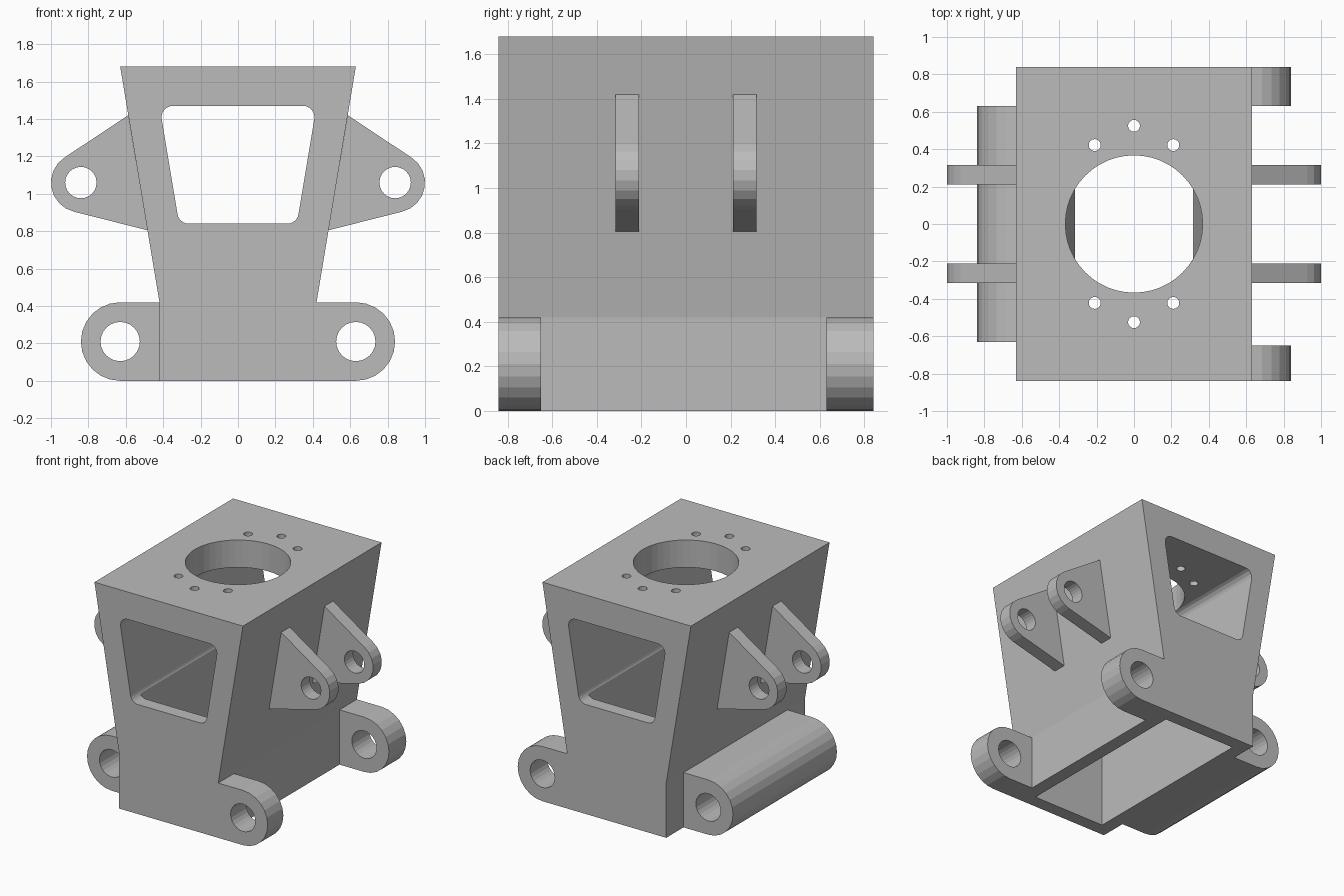
import bpy, bmesh
from math import cos, sin, pi, tan, radians
from mathutils import Vector

if "Cube" in bpy.data.objects:
    bpy.data.objects.remove(bpy.data.objects["Cube"], do_unlink=True)

metal = bpy.data.materials.new("plain grey metal")
metal.use_nodes = True
GREY = (0.5, 0.5, 0.5, 1)
metal.diffuse_color = GREY
metal.node_tree.nodes["Principled BSDF"].inputs["Base Color"].default_value = GREY


def arc(cx, cy, r, start, end, steps):
    """Points along an arc, angles in degrees."""
    angles = [radians(start + (end - start) * i / steps) for i in range(steps + 1)]
    return [(cx + r * cos(a), cy + r * sin(a)) for a in angles]


def circle(cx, cy, r, sides=24):
    return arc(cx, cy, r, 0, 360, sides)[:-1]


def rounded(points, r, steps=5):
    """Round every corner of a convex outline."""
    out = []
    for i, p in enumerate(points):
        p = Vector(p)
        a = (Vector(points[i - 1]) - p).normalized()
        b = (Vector(points[(i + 1) % len(points)]) - p).normalized()
        half = a.angle(b) / 2
        centre = p + (a + b).normalized() * r / sin(half)
        start = p + a * r / tan(half) - centre
        end = p + b * r / tan(half) - centre
        for k in range(steps + 1):
            v = start.lerp(end, k / steps).normalized() * r
            out.append(tuple(centre + v))
    return out


def prism(name, outline, lo, hi, axis="Y"):
    """Extrude an outline: XZ along Y, or XY along Z."""
    bm = bmesh.new()
    place = (lambda u, v, w: (u, w, v)) if axis == "Y" else (lambda u, v, w: (u, v, w))
    face = bm.faces.new([bm.verts.new(place(u, v, lo)) for u, v in outline])
    new = bmesh.ops.extrude_face_region(bm, geom=[face])["geom"]
    moved = [g for g in new if isinstance(g, bmesh.types.BMVert)]
    bmesh.ops.translate(bm, verts=moved, vec=place(0, 0, hi - lo))
    bmesh.ops.recalc_face_normals(bm, faces=bm.faces)
    mesh = bpy.data.meshes.new(name)
    bm.to_mesh(mesh)
    bm.free()
    mesh.materials.append(metal)
    ob = bpy.data.objects.new(name, mesh)
    bpy.context.scene.collection.objects.link(ob)
    return ob


def cut(ob, cutters):
    """Subtract each cutter, bake the result and delete the cutters."""
    for c in cutters:
        c.hide_render = True
        mod = ob.modifiers.new("cut", "BOOLEAN")
        mod.operation = "DIFFERENCE"
        mod.solver = "EXACT"
        mod.object = c
    bpy.context.view_layer.update()
    baked = bpy.data.meshes.new_from_object(
        ob.evaluated_get(bpy.context.evaluated_depsgraph_get()))
    ob.modifiers.clear()
    ob.data = baked
    for c in cutters:
        bpy.data.objects.remove(c, do_unlink=True)


# Tapered housing with a straight foot
WIDTH, DEPTH, TOP = 0.42, 0.84, 1.68
body = prism("housing", [(-WIDTH, 0), (WIDTH, 0), (WIDTH, 0.42), (0.63, TOP),
                         (-0.63, TOP), (-WIDTH, 0.42)], -DEPTH, DEPTH)

# Window tunnel, lower pocket, bore and bolt holes
window = rounded([(-0.315, 0.84), (0.315, 0.84), (0.42, 1.47), (-0.42, 1.47)], 0.06)
pocket = [(-0.315, -0.735), (0.315, -0.735), (0.315, 0.735), (-0.315, 0.735)]
cutters = [prism("window_cutter", window, -1, 1),
           prism("pocket_cutter", pocket, -0.1, 0.96, "Z"),
           prism("bore_cutter", circle(0, 0, 0.367, 48), 1.3, 1.8, "Z")]
for side in (-1, 1):
    for x, y in ((-0.21, 0.422), (0, 0.525), (0.21, 0.422)):
        cutters.append(prism("bolt_cutter", circle(x, side * y, 0.032, 16), 1.3, 1.8, "Z"))
cut(body, cutters)


def lug(name, outline, hole, side, lo, hi):
    """Plate with a pin hole, mirrored to the chosen side."""
    ob = prism(name, [(side * x, z) for x, z in outline], lo, hi)
    x, z, r = hole
    cut(ob, [prism("pin_cutter", circle(side * x, z, r), lo - 0.1, hi + 0.1)])


# Lower hinge: two knuckles on one side, one long barrel on the other
knuckle = [(WIDTH, 0)] + arc(0.63, 0.21, 0.21, -90, 90, 12) + [(WIDTH, 0.42)]
pin = (0.63, 0.21, 0.105)
lug("front_knuckle", knuckle, pin, 1, -DEPTH, -0.65)
lug("back_knuckle", knuckle, pin, 1, 0.63, DEPTH)
lug("hinge_barrel", knuckle, pin, -1, -0.63, 0.63)

# Upper ears, a pair on each side
ear = [(0.484, 0.805)] + arc(0.84, 1.06, 0.16, -76, 57, 8) + [(0.587, 1.42)]
for side, label in ((1, "left"), (-1, "right")):
    lug(label + "_front_ear", ear, (0.84, 1.06, 0.084), side, -0.315, -0.21)
    lug(label + "_back_ear", ear, (0.84, 1.06, 0.084), side, 0.21, 0.315)
